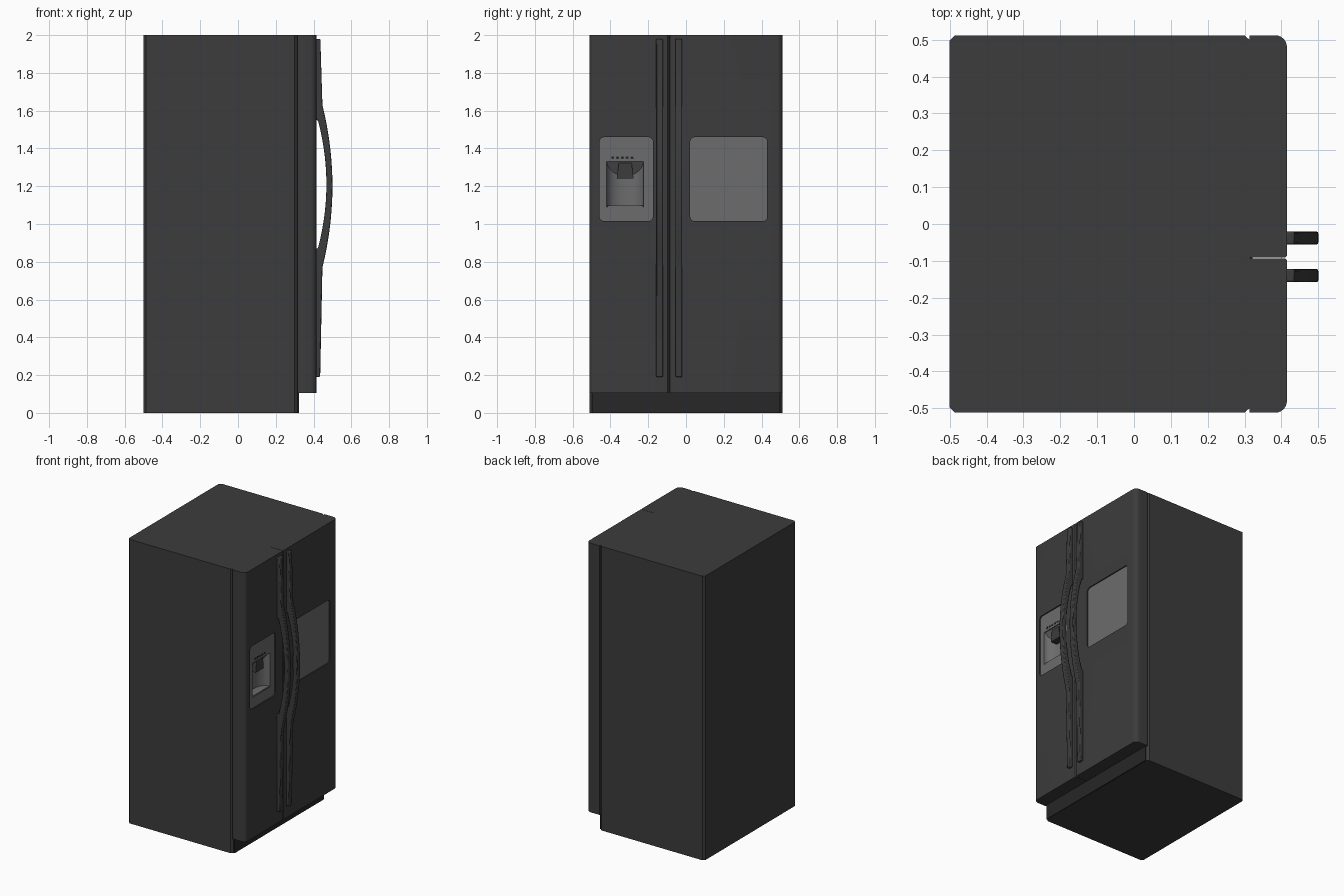
import bpy, bmesh, math
from mathutils import Vector

if "Cube" in bpy.data.objects:
    bpy.data.objects.remove(bpy.data.objects["Cube"])


def material(name, v):
    m = bpy.data.materials.new(name)
    m.diffuse_color = (v, v, v, 1)
    m.use_nodes = True
    m.node_tree.nodes["Principled BSDF"].inputs["Base Color"].default_value = m.diffuse_color
    return m


DARK = material("dark_enamel", 0.045)
BLACK = material("black_trim", 0.02)
PANEL = material("grey_panel", 0.15)


def prism(name, pts, axis, lo, hi, mat=None):
    """Extrude a 2D outline along an axis: z takes (x,y), y takes (x,z), x takes (y,z)."""
    place = {"z": lambda a, b, c: (a, b, c),
             "y": lambda a, b, c: (a, c, b),
             "x": lambda a, b, c: (c, a, b)}[axis]
    bm = bmesh.new()
    face = bm.faces.new([bm.verts.new(place(a, b, lo)) for a, b in pts])
    new = bmesh.ops.extrude_face_region(bm, geom=[face])["geom"]
    bmesh.ops.translate(bm, vec=Vector(place(0, 0, hi - lo)),
                        verts=[g for g in new if isinstance(g, bmesh.types.BMVert)])
    bmesh.ops.recalc_face_normals(bm, faces=bm.faces)
    me = bpy.data.meshes.new(name)
    bm.to_mesh(me)
    bm.free()
    ob = bpy.data.objects.new(name, me)
    bpy.context.collection.objects.link(ob)
    if mat:
        me.materials.append(mat)
    return ob


def activate(ob):
    bpy.ops.object.select_all(action="DESELECT")
    ob.select_set(True)
    bpy.context.view_layer.objects.active = ob


def smooth(ob):
    activate(ob)
    bpy.ops.object.shade_smooth_by_angle(angle=math.radians(32))


def cut(ob, cutter):
    mod = ob.modifiers.new("cut", "BOOLEAN")
    mod.operation, mod.solver, mod.object = "DIFFERENCE", "EXACT", cutter
    activate(ob)
    bpy.ops.object.modifier_apply(modifier=mod.name)
    bpy.data.objects.remove(cutter)


def rect(a0, a1, b0, b1):
    return [(a0, b0), (a1, b0), (a1, b1), (a0, b1)]


def round_rect(a0, a1, b0, b1, r, n=5):
    pts = []
    for ca, cb, start in ((a1 - r, b1 - r, 0), (a0 + r, b1 - r, 90),
                          (a0 + r, b0 + r, 180), (a1 - r, b0 + r, 270)):
        for i in range(n + 1):
            t = math.radians(start + 90 * i / n)
            pts.append((ca + r * math.cos(t), cb + r * math.sin(t)))
    return pts


# Cabinet with chamfered vertical edges, and kick plate below the doors
W, SEAM, FRONT, FACE = 0.512, -0.092, 0.415, 0.407
c = 0.014
prism("cabinet", [(-0.5, -W + c), (-0.5 + c, -W), (0.30, -W), (0.315, -W + c),
                  (0.315, W - c), (0.30, W), (-0.5 + c, W), (-0.5, W - c)],
      "z", 0, 2, DARK)
prism("kick_plate", rect(0.31, 0.322, -0.498, 0.498), "z", 0, 0.105, BLACK)


# Doors: large radius on the outer edge, small chamfer at the seam
def door(name, outer, inner):
    s = 1 if outer > inner else -1
    r = 0.032
    pts = [(0.314, inner), (0.314, outer)]
    for i in range(7):
        t = math.radians(90 - 15 * i)
        pts.append((FRONT - r + r * math.cos(t), outer - s * r * (1 - math.sin(t))))
    pts += [(FRONT, inner + s * 0.005), (FRONT - 0.005, inner)]
    return prism(name, pts, "z", 0.105, 2, DARK)


freezer = door("freezer_door", -W, SEAM - 0.001)
fridge = door("fridge_door", W, SEAM + 0.001)

# Recessed panels let into pockets in the doors
for ob, name, y0, y1 in ((freezer, "dispenser_panel", -0.458, -0.175),
                         (fridge, "access_panel", 0.022, 0.43)):
    outline = round_rect(y0, y1, 1.015, 1.46, 0.025)
    cut(ob, prism("pocket_cutter", outline, "x", 0.33, 0.45))
    panel = prism(name, outline, "x", 0.33, FACE, PANEL)
    smooth(ob)
    # Dispenser niche with a curved back
    if name == "dispenser_panel":
        yc, h = -0.322, 0.098
        arc = [(FACE - 0.065 * math.sin(math.pi * i / 20),
                yc + h * math.cos(math.pi * i / 20)) for i in range(21)]
        arc = [(0.45, yc + h)] + arc + [(0.45, yc - h)]
        cut(panel, prism("niche_cutter", arc, "z", 1.09, 1.33))
    smooth(panel)

# Niche fittings: sloped soffit, paddle, drip tray, button row
prism("niche_soffit", [(0.335, 1.245), (0.40, 1.33), (0.335, 1.33)], "y",
      yc - h, yc + h, PANEL)
prism("dispenser_paddle", [(yc - 0.045, 1.24), (yc + 0.045, 1.24),
                           (yc + 0.033, 1.33), (yc - 0.033, 1.33)],
      "x", 0.345, 0.395, DARK)
tray = [(FACE - 0.002 - 0.06 * math.sin(math.pi * i / 20),
         yc + 0.094 * math.cos(math.pi * i / 20)) for i in range(21)]
smooth(prism("drip_tray", tray, "z", 1.088, 1.097, PANEL))
for i in range(5):
    y = -0.388 + 0.0255 * i
    prism(f"button_{i + 1}", round_rect(y - 0.008, y + 0.008, 1.345, 1.357, 0.005, 3),
          "x", FACE - 0.004, FACE + 0.003, BLACK)

# Bowed handles: flat ends on the door, arched grip in the middle
N = 14
outer = []
for i in range(N + 1):
    z = 1.63 - 0.86 * i / N
    outer.append((0.50 - 0.053 * ((z - 1.2) / 0.43) ** 2, z))
inner = []
for i in range(N + 1):
    z = 0.87 + 0.68 * i / N
    inner.append((0.468 - 0.045 * ((z - 1.21) / 0.34) ** 2, z))
profile = ([(0.436, 1.98)] + outer + [(0.435, 0.19), (0.412, 0.19), (0.412, 0.87)]
           + inner + [(0.412, 1.55), (0.412, 1.98)])
for name, y in (("freezer_handle", -0.14), ("fridge_handle", -0.038)):
    ob = prism(name, profile, "y", y - 0.018, y + 0.018, DARK)
    bev = ob.modifiers.new("bevel", "BEVEL")
    bev.width, bev.segments = 0.007, 2
    bev.limit_method, bev.angle_limit = "ANGLE", math.radians(40)
    smooth(ob)
